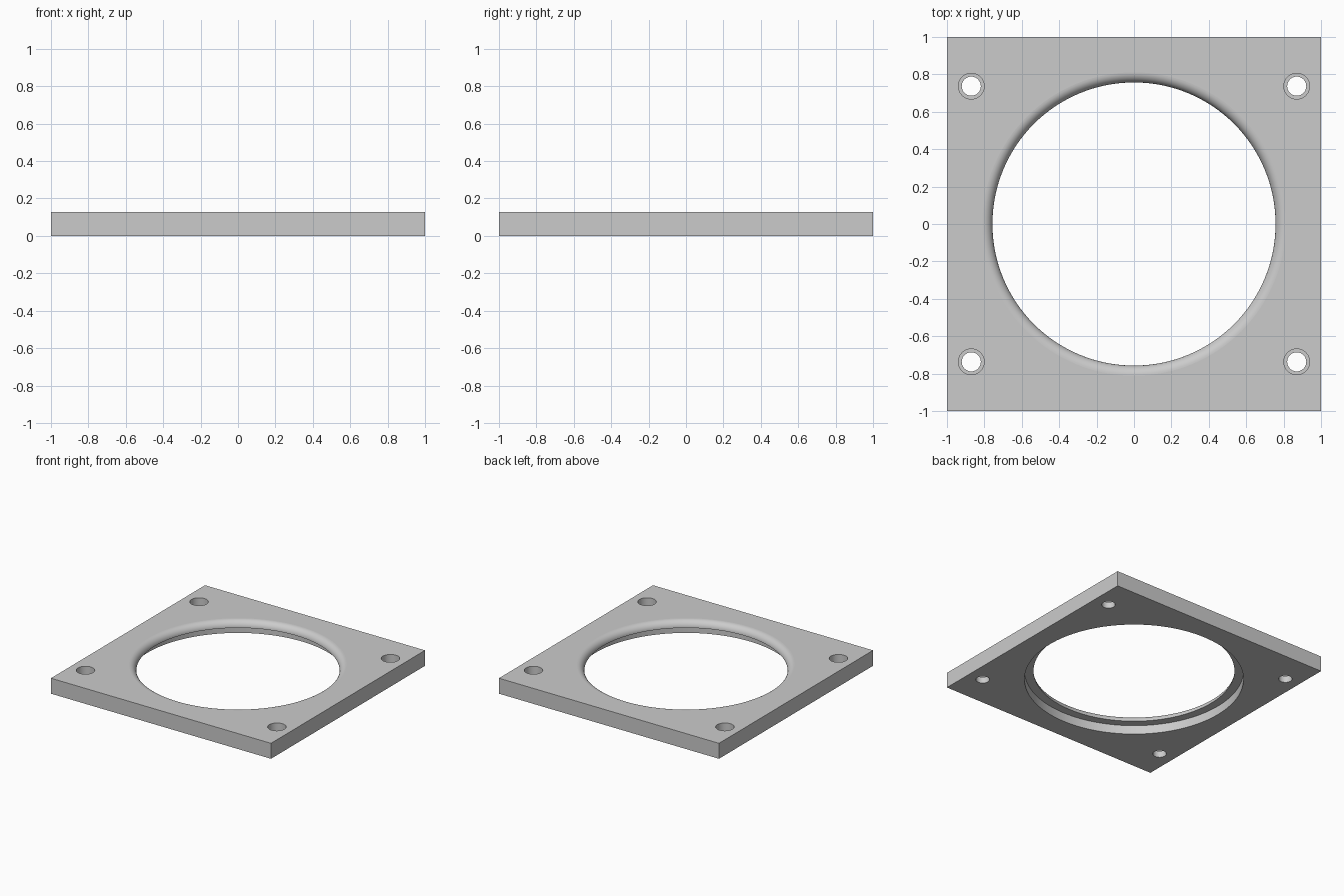
import bpy
import bmesh
from math import radians, sin, cos, pi
from mathutils import Matrix, Vector

cube = bpy.data.objects.get("Cube")
if cube:
    bpy.data.objects.remove(cube, do_unlink=True)

THICK = 0.127      # plate thickness
BORE = 0.757       # narrowest radius of the central opening
RECESS = 0.825     # radius of the recess on the underside
LEDGE = 0.073      # height of the ledge inside the opening
FILLET = THICK - LEDGE

grey = bpy.data.materials.new("light_grey")
grey.use_nodes = True
colour = (0.6, 0.6, 0.6, 1.0)
grey.diffuse_color = colour
grey.node_tree.nodes["Principled BSDF"].inputs["Base Color"].default_value = colour


def make_object(name, bm):
    mesh = bpy.data.meshes.new(name)
    bm.to_mesh(mesh)
    bm.free()
    mesh.materials.append(grey)
    obj = bpy.data.objects.new(name, mesh)
    bpy.context.collection.objects.link(obj)
    return obj


def lathe(name, profile, segments, x=0, y=0):
    """Closed solid turned about a vertical axis from (radius, height) points."""
    bm = bmesh.new()
    rings = [[bm.verts.new((x + r * cos(2 * pi * i / segments),
                            y + r * sin(2 * pi * i / segments), z))
              for i in range(segments)] for r, z in profile]
    for low, high in zip(rings, rings[1:]):
        for i in range(segments):
            j = (i + 1) % segments
            bm.faces.new((low[i], low[j], high[j], high[i]))
    bm.faces.new(rings[0][::-1])
    bm.faces.new(rings[-1])
    obj = make_object(name, bm)
    obj.hide_render = True
    return obj


# Square plate
bm = bmesh.new()
bmesh.ops.create_cube(bm, size=1, matrix=Matrix.Translation((0, 0, THICK / 2))
                      @ Matrix.Diagonal(Vector((2, 2, THICK, 1))))
plate = make_object("mounting_plate", bm)

# Central opening: recess below, ledge, rounded lip above
steps = 10
lip = [(BORE + FILLET * (1 - cos(a)), LEDGE + FILLET * sin(a))
       for a in (k * pi / 2 / steps for k in range(steps + 1))]
opening = [(RECESS, -0.1), (RECESS, LEDGE)] + lip + [(lip[-1][0], THICK + 0.1)]
cutters = [lathe("opening_cutter", opening, 128)]

# Counterbored screw holes in the corners
hole = [(0.051, -0.1), (0.051, 0.052), (0.069, 0.052), (0.069, THICK + 0.1)]
for sx in (-1, 1):
    for sy in (-1, 1):
        cutters.append(lathe("hole_cutter", hole, 40, sx * 0.87, sy * 0.737))

bpy.ops.object.select_all(action="DESELECT")
bpy.context.view_layer.objects.active = plate
plate.select_set(True)
for cutter in cutters:
    cut = plate.modifiers.new("cut", "BOOLEAN")
    cut.object = cutter
    cut.solver = "EXACT"
    bpy.ops.object.modifier_apply(modifier=cut.name)
    bpy.data.objects.remove(cutter, do_unlink=True)

# Smooth the round walls, keep the level faces flat
bpy.ops.object.shade_smooth_by_angle(angle=radians(30))
for face in plate.data.polygons:
    if abs(face.normal.z) > 0.9995:
        face.use_smooth = False
